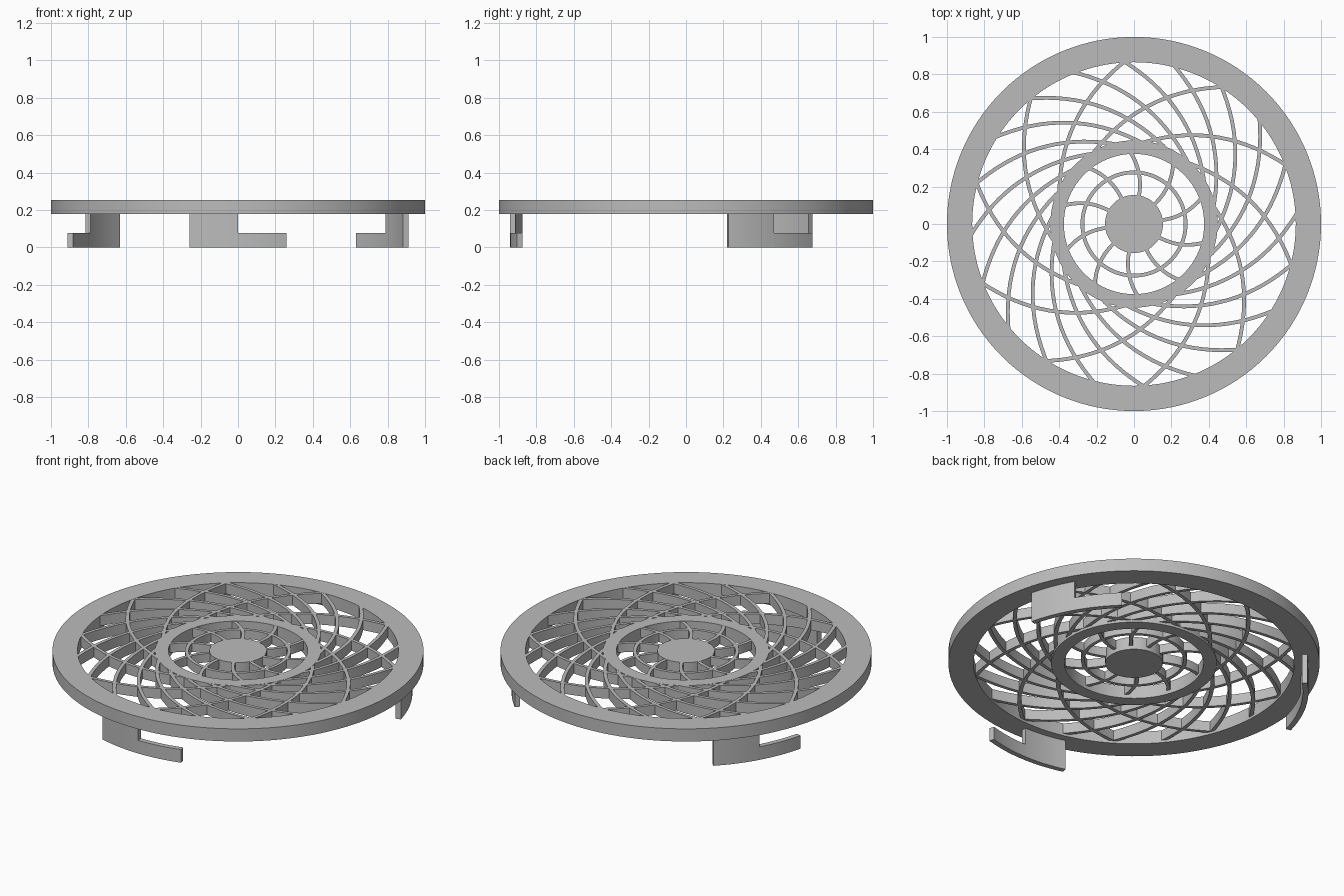
import bpy, bmesh
from math import cos, sin, radians, hypot

if "Cube" in bpy.data.objects:
    bpy.data.objects.remove(bpy.data.objects["Cube"])

grey = bpy.data.materials.new("plain_grey")
grey.use_nodes = True
GREY = (0.5, 0.5, 0.5, 1)
grey.diffuse_color = GREY
grey.node_tree.nodes["Principled BSDF"].inputs["Base Color"].default_value = GREY

BOTTOM, TOP = 0.178, 0.253
RIB_TOP = TOP - 0.001


def polar(r, deg):
    return r * cos(radians(deg)), r * sin(radians(deg))


def finish(name, bm):
    bmesh.ops.recalc_face_normals(bm, faces=bm.faces)
    mesh = bpy.data.meshes.new(name)
    bm.to_mesh(mesh)
    bm.free()
    mesh.materials.append(grey)
    obj = bpy.data.objects.new(name, mesh)
    bpy.context.collection.objects.link(obj)
    bpy.ops.object.select_all(action='DESELECT')
    obj.select_set(True)
    bpy.context.view_layer.objects.active = obj
    bpy.ops.object.shade_smooth_by_angle(angle=radians(30))
    return obj


def strip(bm, inner, outer, z0, z1, closed=False):
    """Rectangular section swept between two matching plan outlines."""
    rows = [[bm.verts.new((*p, z)) for p, z in ((a, z0), (b, z0), (b, z1), (a, z1))]
            for a, b in zip(inner, outer)]
    for i in range(len(rows) - (not closed)):
        here, there = rows[i], rows[(i + 1) % len(rows)]
        for k in range(4):
            m = (k + 1) % 4
            bm.faces.new((here[k], here[m], there[m], there[k]))
    if not closed:
        bm.faces.new(rows[0])
        bm.faces.new(rows[-1])


def ring(name, r0, r1, z0, z1, n=128):
    bm = bmesh.new()
    angles = [360 * i / n for i in range(n)]
    strip(bm, [polar(r0, a) for a in angles], [polar(r1, a) for a in angles], z0, z1, True)
    return finish(name, bm)


def sector(bm, r0, r1, a0, a1, z0, z1, n=10):
    angles = [a0 + (a1 - a0) * i / n for i in range(n + 1)]
    strip(bm, [polar(r0, a) for a in angles], [polar(r1, a) for a in angles], z0, z1)


def bowed_rib(bm, start, end, sag, width, z0, z1, mirror=1, turn=0, n=18):
    """Thin upright rib along a bowed line, mirrored and turned about z."""
    (x0, y0), (x1, y1) = start, end
    dx, dy = x1 - x0, y1 - y0
    length = hypot(dx, dy)
    nx, ny = dy / length, -dx / length
    c, s = cos(radians(turn)), sin(radians(turn))
    sides = ([], [])
    for i in range(n + 1):
        t = i / n
        bow = 4 * sag * t * (1 - t)
        slope = 4 * sag * (1 - 2 * t)
        tx, ty = dx + nx * slope, dy + ny * slope
        tl = hypot(tx, ty)
        for side, half in zip(sides, (-width / 2, width / 2)):
            x = x0 + dx * t + nx * bow + ty / tl * half
            y = (y0 + dy * t + ny * bow - tx / tl * half) * mirror
            side.append((x * c - y * s, x * s + y * c))
    strip(bm, sides[0], sides[1], z0, z1)


# Rings and hub
ring("outer_rim", 0.865, 1.0, BOTTOM, TOP)
ring("inner_ring", 0.375, 0.447, BOTTOM, TOP, 96)
ring("thin_ring", 0.266, 0.286, 0.2, RIB_TOP, 96)

bm = bmesh.new()
bmesh.ops.create_cone(bm, cap_ends=True, segments=64, radius1=0.155, radius2=0.155,
                      depth=TOP - BOTTOM)
bmesh.ops.translate(bm, verts=bm.verts, vec=(0, 0, (TOP + BOTTOM) / 2))
finish("hub", bm)

# Crossing ribs of the grille
for name, count, mirror, phase in (("clockwise_ribs", 20, -1, 3.4),
                                   ("counter_ribs", 10, 1, 21.4)):
    bm = bmesh.new()
    for i in range(count):
        bowed_rib(bm, polar(0.88, -1), polar(0.41, 73), 0.112, 0.02, 0.192, RIB_TOP,
                  mirror, phase + 360 / count * i)
    finish(name, bm)

# Curved spokes between hub and inner ring
bm = bmesh.new()
for i in range(10):
    bowed_rib(bm, polar(0.145, 0), polar(0.385, 13), 0.025, 0.02, 0.2, RIB_TOP,
              turn=8 + 36 * i, n=10)
finish("hub_spokes", bm)

# Hooked locking tabs under the rim
for name, angle in (("front_tab", 270), ("left_tab", 30), ("right_tab", 150)):
    bm = bmesh.new()
    sector(bm, 0.91, 0.94, angle - 16, angle, 0, BOTTOM + 0.005)
    sector(bm, 0.91, 0.94, angle, angle + 16, 0, 0.078)
    finish(name, bm)
